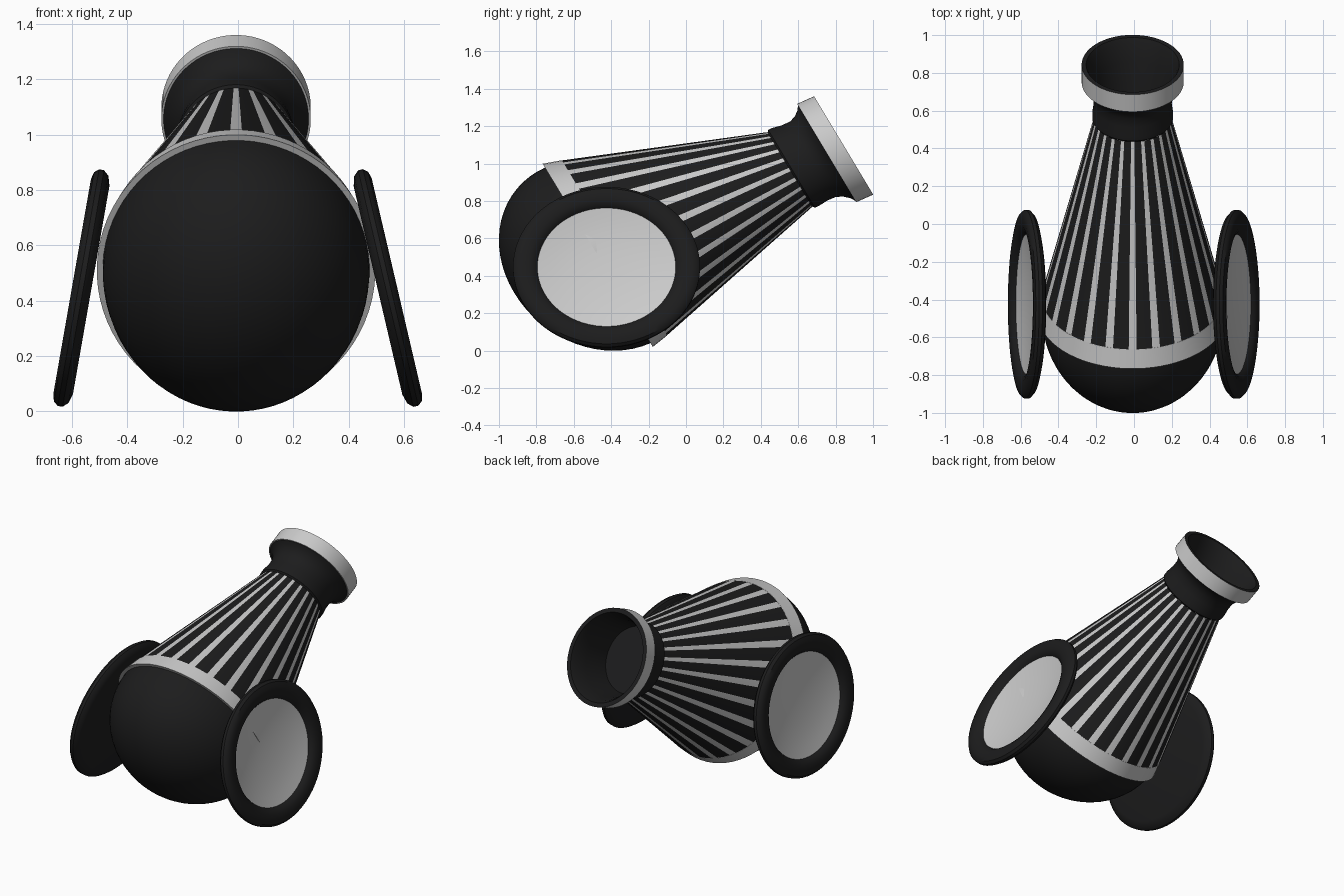
import bpy, bmesh, math
from mathutils import Matrix, Vector

if "Cube" in bpy.data.objects:
    bpy.data.objects.remove(bpy.data.objects["Cube"])


def material(name, value):
    m = bpy.data.materials.new(name)
    m.diffuse_color = (value, value, value * 1.03, 1)
    m.use_nodes = True
    m.node_tree.nodes["Principled BSDF"].inputs["Base Color"].default_value = m.diffuse_color
    return m


BLACK = material("black", 0.012)
WHITE = material("white", 0.85)


def frame(ex, ey, ez, origin):
    """Affine frame from three column vectors and an origin."""
    m = Matrix.Identity(4)
    for c, v in enumerate((ex, ey, ez, origin)):
        for r in range(3):
            m[r][c] = v[r]
    return m


def lathe(name, profile, m, mats, pick=None, seg=72, closed=False):
    """Revolve (radius, height) points about local z, then place with m."""
    bm = bmesh.new()
    rings = []
    for r, h in profile:
        if r == 0:
            rings.append([bm.verts.new((0, 0, h))] * seg)
        else:
            rings.append([bm.verts.new((r * math.cos(a), r * math.sin(a), h))
                          for a in (2 * math.pi * (i - 0.5) / seg for i in range(seg))])
    count = len(rings) if closed else len(rings) - 1
    for k in range(count):
        a, b = rings[k], rings[(k + 1) % len(rings)]
        for i in range(seg):
            j = (i + 1) % seg
            f = bm.faces.new(list(dict.fromkeys((a[i], a[j], b[j], b[i]))))
            f.material_index = pick(k, i) if pick else 0
    bmesh.ops.transform(bm, matrix=m, verts=bm.verts)
    bmesh.ops.recalc_face_normals(bm, faces=bm.faces)
    me = bpy.data.meshes.new(name)
    bm.to_mesh(me)
    bm.free()
    for mat in mats:
        me.materials.append(mat)
    ob = bpy.data.objects.new(name, me)
    bpy.context.collection.objects.link(ob)
    bpy.ops.object.select_all(action='DESELECT')
    ob.select_set(True)
    bpy.context.view_layer.objects.active = ob
    bpy.ops.object.shade_smooth_by_angle(angle=math.radians(35))
    return ob


# Barrel frame: origin at the mouth, z along the barrel, x to the upper side
barrel = frame(Vector((0, -0.515, 0.857)), Vector((0.88, 0, 0)),
               Vector((0, 0.913, 0.408)), Vector((-0.007, 0.843, 1.097)))

# Rounded breech
dome = [(0.548 * math.cos(a), -1.44 - 0.49 * math.sin(a))
        for a in (math.pi / 2 * i / 16 for i in range(16))]
lathe("breech_dome", dome + [(0, -1.93)], barrel, [BLACK])

# White band around the breech
lathe("breech_band", [(0.548, -1.44), (0.572, -1.44), (0.547, -1.342), (0.53, -1.342)],
      barrel, [WHITE])

# Tapered barrel with 24 white stripes
lathe("striped_barrel", [(0.546, -1.342), (0.233, -0.315)], barrel, [BLACK, WHITE],
      lambda k, i: int(i % 3 == 0))

# Flared neck
lathe("neck", [(0.23, -0.315), (0.243, -0.305), (0.243, -0.28), (0.235, -0.23),
               (0.236, -0.18), (0.25, -0.145), (0.275, -0.115), (0.298, -0.1)],
      barrel, [BLACK])

# White muzzle ring, with black rim and bore
lathe("muzzle_ring", [(0.298, -0.1), (0.307, -0.1), (0.307, 0)], barrel, [WHITE])
lathe("muzzle_bore", [(0.307, 0), (0.28, 0), (0.265, -0.03), (0.24, -0.12),
                      (0.21, -0.3), (0, -0.3)], barrel, [BLACK])

# Wheels: black tyre and back, white dished face, tops leaning inward
tyre = [(0, -0.035), (0.88, -0.035), (0.96, -0.025), (1, -0.006), (1, 0.012),
        (0.97, 0.028), (0.91, 0.035), (0.83, 0.033), (0.77, 0.022), (0.74, 0.005)]
dish = [(0.74, 0.005), (0.6, -0.008), (0.4, -0.02), (0.2, -0.026), (0, -0.028)]
for label, side, x, lean in (("right", 1, 0.54, 0.1), ("left", -1, 0.565, 0.075)):
    up = Vector((-side * lean, 0, 0.428))
    axis = Vector((side * 0.428, 0, lean)).normalized()
    m = frame(Vector((0, 0.5, 0)), up, axis, Vector((side * x, -0.425, 0.445)))
    lathe(label + "_wheel_tyre", tyre, m, [BLACK], seg=64)
    lathe(label + "_wheel_dish", dish, m, [WHITE], seg=64)
